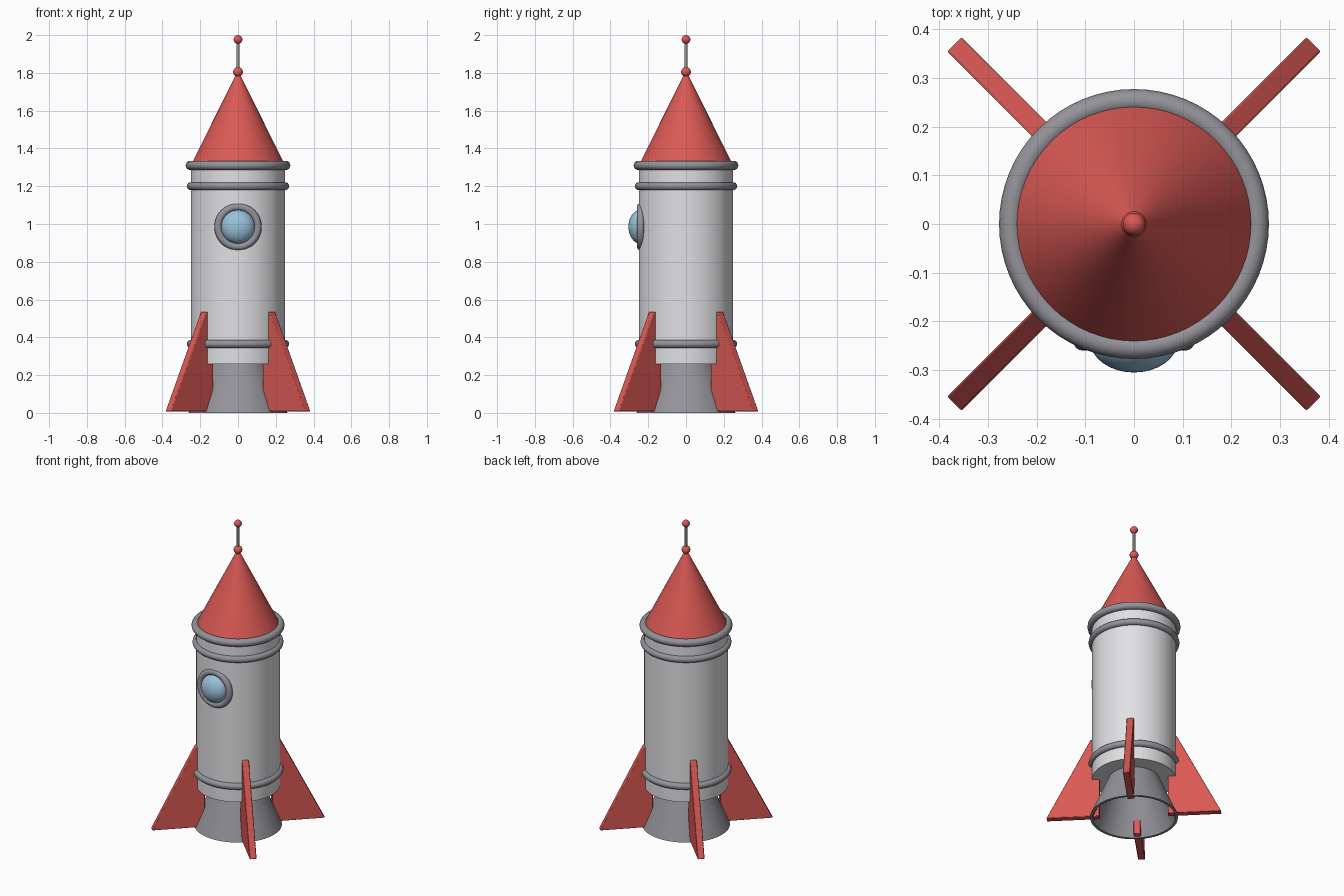
import bpy
import bmesh
import math
from mathutils import Matrix

cube = bpy.data.objects.get("Cube")
if cube:
    bpy.data.objects.remove(cube)


def material(name, r, g, b):
    m = bpy.data.materials.new(name)
    m.use_nodes = True
    m.diffuse_color = (r, g, b, 1)
    node = m.node_tree.nodes["Principled BSDF"]
    node.inputs["Base Color"].default_value = (r, g, b, 1)
    node.inputs["Roughness"].default_value = 0.6
    return m


RED = material("red paint", 0.70, 0.10, 0.09)
WHITE = material("white hull", 0.75, 0.74, 0.76)
GREY = material("grey metal", 0.29, 0.29, 0.32)
BLUE = material("blue glass", 0.32, 0.54, 0.72)


def finish(name, mat, angle=35):
    """Name, colour and smooth the active object."""
    obj = bpy.context.object
    obj.name = obj.data.name = name
    obj.data.materials.clear()
    obj.data.materials.append(mat)
    bpy.ops.object.shade_smooth_by_angle(angle=math.radians(angle))
    return obj


def frustum(name, mat, r_low, r_high, z_low, z_high, sides=64):
    bpy.ops.mesh.primitive_cone_add(
        vertices=sides, radius1=r_low, radius2=r_high,
        depth=z_high - z_low, location=(0, 0, (z_low + z_high) / 2))
    return finish(name, mat)


def ball(name, mat, radius, location, scale=(1, 1, 1)):
    bpy.ops.mesh.primitive_uv_sphere_add(
        segments=32, ring_count=20, radius=radius, location=location)
    bpy.context.object.scale = scale
    return finish(name, mat, 60)


def ring(name, major, minor, location, tilt=0):
    bpy.ops.mesh.primitive_torus_add(
        major_segments=64, minor_segments=16, major_radius=major,
        minor_radius=minor, location=location, rotation=(tilt, 0, 0))
    return finish(name, GREY, 60)


def add_mesh(name, bm):
    mesh = bpy.data.meshes.new(name)
    bmesh.ops.recalc_face_normals(bm, faces=bm.faces)
    bm.to_mesh(mesh)
    bm.free()
    obj = bpy.data.objects.new(name, mesh)
    bpy.context.collection.objects.link(obj)
    bpy.ops.object.select_all(action="DESELECT")
    obj.select_set(True)
    bpy.context.view_layer.objects.active = obj
    return obj


# Hull and nose
frustum("hull", WHITE, 0.25, 0.25, 0.26, 1.31)
frustum("nose_cone", RED, 0.25, 0.004, 1.31, 1.805)

# Hoops around the hull
ring("top_hoop", 0.253, 0.024, (0, 0, 1.31))
ring("upper_hoop", 0.25, 0.021, (0, 0, 1.2))
ring("lower_hoop", 0.25, 0.021, (0, 0, 0.365))

# Antenna
frustum("antenna_rod", GREY, 0.008, 0.008, 1.8, 1.98, 16)
ball("antenna_base", RED, 0.026, (0, 0, 1.805))
ball("antenna_tip", RED, 0.023, (0, 0, 1.977))

# Porthole on the front
ring("porthole_rim", 0.105, 0.02, (0, -0.24, 0.985), math.pi / 2)
ball("porthole_glass", BLUE, 0.09, (0, -0.24, 0.985), (1, 0.72, 1))

# Open flared nozzle: thin-walled profile spun about the axis
bm = bmesh.new()
profile = [(0.15, 0.265), (0.262, 0), (0.246, 0), (0.138, 0.255)]
verts = [bm.verts.new((r, 0, z)) for r, z in profile]
edges = [bm.edges.new(pair) for pair in zip(verts, verts[1:] + verts[:1])]
bmesh.ops.spin(bm, geom=verts + edges, axis=(0, 0, 1), cent=(0, 0, 0),
               angle=math.tau, steps=64)
bmesh.ops.remove_doubles(bm, verts=bm.verts, dist=0.0005)
add_mesh("nozzle", bm)
finish("nozzle", GREY)

# Four diagonal fins
HALF = 0.021
outline = [(0.204, 0.008), (0.523, 0.008), (0.258, 0.535), (0.204, 0.535)]
for i, side in enumerate(("back_left", "back_right", "front_right", "front_left")):
    bm = bmesh.new()
    face = bm.faces.new([bm.verts.new((r, -HALF, z)) for r, z in outline])
    out = bmesh.ops.extrude_face_region(bm, geom=[face])
    moved = [v for v in out["geom"] if isinstance(v, bmesh.types.BMVert)]
    bmesh.ops.translate(bm, verts=moved, vec=(0, 2 * HALF, 0))
    turn = Matrix.Rotation(math.radians(45 + 90 * i), 3, "Z")
    bmesh.ops.rotate(bm, verts=bm.verts, cent=(0, 0, 0), matrix=turn)
    fin = add_mesh(side + "_fin", bm)
    bevel = fin.modifiers.new("soft edges", "BEVEL")
    bevel.width = 0.004
    bevel.segments = 2
    finish(side + "_fin", RED)
